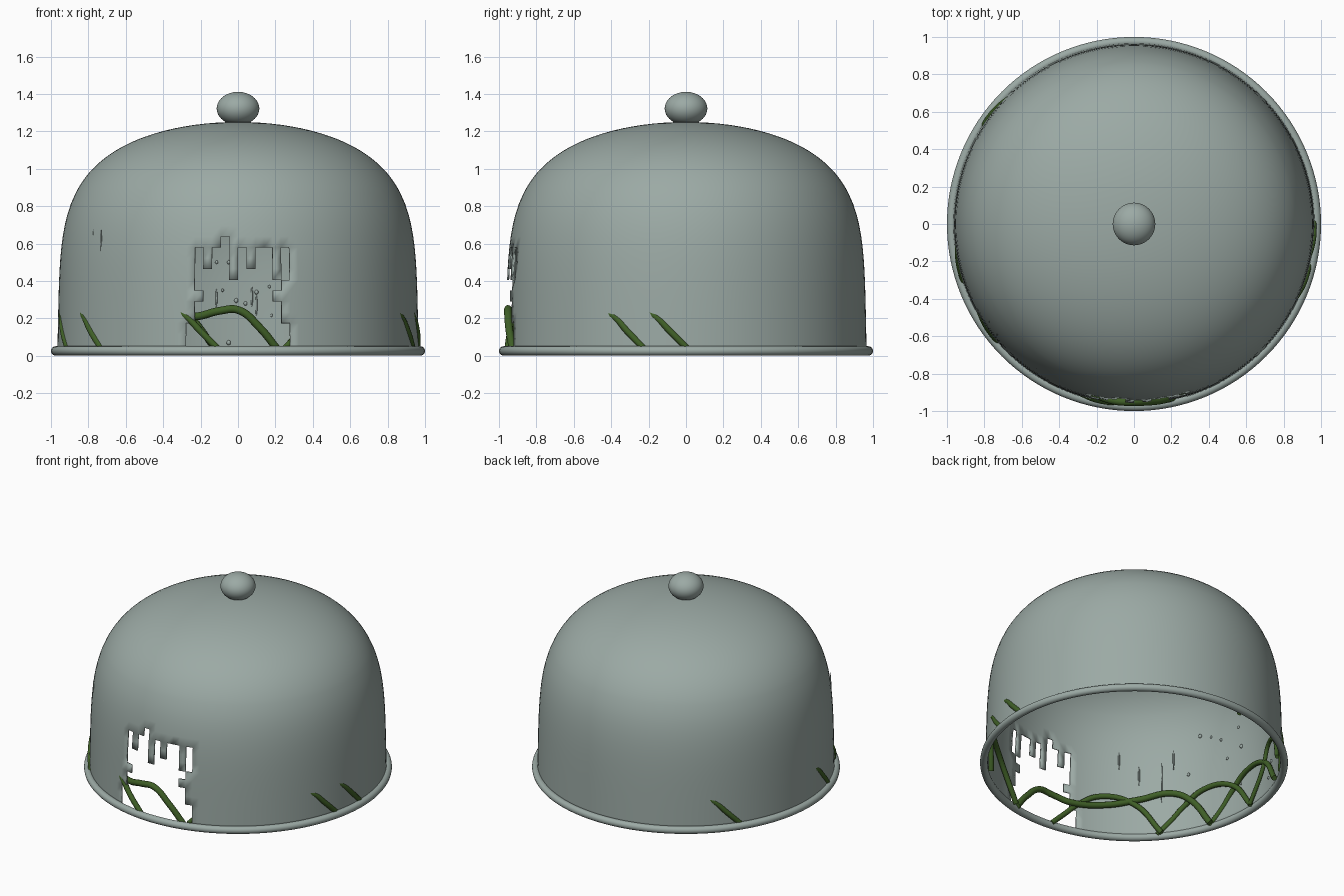
import bpy, bmesh, random
from math import sin, cos, pi, radians, sqrt

random.seed(4)
if "Cube" in bpy.data.objects:
    bpy.data.objects.remove(bpy.data.objects["Cube"], do_unlink=True)


def material(name, rgb):
    m = bpy.data.materials.new(name)
    m.use_nodes = True
    m.diffuse_color = (*rgb, 1)
    m.node_tree.nodes["Principled BSDF"].inputs["Base Color"].default_value = (*rgb, 1)
    return m


GLASS = material("grey_glass", (0.33, 0.40, 0.375))
GREEN = material("vine_green", (0.05, 0.115, 0.02))


def finish(ob, name, mat):
    ob.name = name
    ob.data.materials.append(mat)
    bpy.ops.object.select_all(action="DESELECT")
    ob.select_set(True)
    bpy.context.view_layer.objects.active = ob
    bpy.ops.object.shade_smooth_by_angle(angle=radians(40))
    return ob


def from_bmesh(bm, name, mat):
    me = bpy.data.meshes.new(name)
    bm.to_mesh(me)
    bm.free()
    ob = bpy.data.objects.new(name, me)
    bpy.context.collection.objects.link(ob)
    return finish(ob, name, mat)


HEIGHT = 1.25
SEGMENTS = 128
ROW = 0.058


def dome_radius(z):
    return 0.966 * (1 - 0.02 * z) * sqrt(max(0, 1 - (z / HEIGHT) ** 5))


def wall_point(degrees, z, inset=0.0):
    a, r = radians(degrees), dome_radius(z) - inset
    return (r * cos(a), r * sin(a), z)


# Stepped break in the front wall: open row ranges for each column
BREAK = {-6: [(0, 3)], -5: [(0, 5), (6, 10)], -4: [(0, 8)], -3: [(0, 10)],
         -2: [(0, 11)], -1: [(0, 7)], 0: [(0, 10)], 1: [(0, 8)], 2: [(0, 10)],
         3: [(0, 10)], 4: [(0, 5), (6, 7)], 5: [(0, 3), (7, 10)]}


def is_open(col, row):
    return any(lo <= row < hi for lo, hi in BREAK.get(col, []))


# Dome shell
heights = [max(0.02, ROW * i) for i in range(16)]
low = heights[-1]
heights += [low + (HEIGHT - low) * sin(pi / 2 * i / 22) for i in range(1, 22)]
bm = bmesh.new()
step = 360 / SEGMENTS
rings = [[bm.verts.new(wall_point(-90 + step * k, z)) for k in range(SEGMENTS)]
         for z in heights]
top = bm.verts.new((0, 0, HEIGHT))
for k in range(SEGMENTS):
    col = k if k < SEGMENTS // 2 else k - SEGMENTS
    n = (k + 1) % SEGMENTS
    for row in range(len(rings) - 1):
        if not is_open(col, row):
            a, b = rings[row], rings[row + 1]
            bm.faces.new((a[k], a[n], b[n], b[k]))
    bm.faces.new((rings[-1][k], rings[-1][n], top))
bmesh.ops.delete(bm, geom=[v for v in bm.verts if not v.link_faces], context="VERTS")
dome = from_bmesh(bm, "dome", GLASS)
shell = dome.modifiers.new("thickness", "SOLIDIFY")
shell.thickness = 0.01
shell.offset = -1

# Rolled rim
bpy.ops.mesh.primitive_torus_add(major_radius=0.975, minor_radius=0.025, location=(0, 0, 0.026),
                                 major_segments=SEGMENTS, minor_segments=16)
finish(bpy.context.object, "rim", GLASS)

# Knob
bpy.ops.mesh.primitive_uv_sphere_add(segments=48, ring_count=24, radius=0.114, location=(0, 0, 1.322))
knob = bpy.context.object
knob.scale.z = 0.78
finish(knob, "knob", GLASS)


def vine(name, points, thickness=0.018):
    """Tube through (degrees, height, inset from wall) points."""
    curve = bpy.data.curves.new(name, "CURVE")
    curve.dimensions = "3D"
    curve.bevel_depth = thickness
    curve.bevel_resolution = 3
    curve.resolution_u = 8
    curve.use_fill_caps = True
    spline = curve.splines.new("BEZIER")
    spline.bezier_points.add(len(points) - 1)
    for p, (deg, z, inset) in zip(spline.bezier_points, points):
        p.co = wall_point(deg, z, inset)
        p.handle_left_type = p.handle_right_type = "AUTO"
    ob = bpy.data.objects.new(name, curve)
    bpy.context.collection.objects.link(ob)
    bpy.ops.object.select_all(action="DESELECT")
    ob.select_set(True)
    bpy.context.view_layer.objects.active = ob
    bpy.ops.object.convert(target="MESH")
    finish(bpy.context.object, name, GREEN)


# Arching vines that start on the wall and sink inside it
for i, (start, span) in enumerate([(264, 45), (221, 45), (199, 46), (147, 50),
                                   (1, 48), (-13, 62)]):
    vine(f"arch_vine_{i}", [(start, 0.03, 0.006), (start - 6, 0.13, 0.005),
                            (start - 11, 0.21, 0.014), (start - 0.45 * span, 0.29, 0.035),
                            (start - 0.75 * span, 0.25, 0.035), (start - span, 0.03, 0.03)])

# Long vines running along the inside
vine("front_vine", [(283, 0.03, 0.015), (277, 0.15, 0.01), (270, 0.245, 0.01), (264, 0.24, 0.01),
                    (256, 0.21, 0.03), (242, 0.23, 0.035), (228, 0.28, 0.035),
                    (215, 0.31, 0.035), (207, 0.24, 0.035), (198, 0.03, 0.03)], 0.021)
vine("side_vine", [(176, 0.03, 0.035), (165, 0.2, 0.04), (158, 0.33, 0.04),
                   (148, 0.27, 0.04), (138, 0.05, 0.035)], 0.014)

# Droplets and runs of water on the inner wall
drops = [(97, 0.5), (93, 0.5), (95, 0.35), (84, 0.34), (93, 0.07), (202, 0.69),
         (208, 0.44), (182, 0.51), (183, 0.24)]
runs = [(97, 0.26, 0.36), (236, 0.5, 0.67), (228, 0.39, 0.55), (219, 0.25, 0.68), (214, 0.48, 0.68)]
for i in range(24):
    drops.append((random.uniform(-60, 215), random.uniform(0.1, 0.75)))
for i in range(8):
    z = random.uniform(0.2, 0.5)
    runs.append((random.uniform(-60, 170), z, z + random.uniform(0.08, 0.2)))

bm = bmesh.new()


def bead(deg, z, radius, stretch):
    made = bmesh.ops.create_icosphere(bm, subdivisions=2, radius=radius)["verts"]
    bmesh.ops.scale(bm, verts=made, vec=(1, 1, stretch))
    bmesh.ops.translate(bm, verts=made, vec=wall_point(deg, z, 0.012))


for deg, z in drops:
    bead(deg, z, random.uniform(0.007, 0.012), 1.2)
for deg, lo, hi in runs:
    bead(deg, (lo + hi) / 2, 0.006, (hi - lo) / 0.012)
from_bmesh(bm, "water_drops", GLASS)
